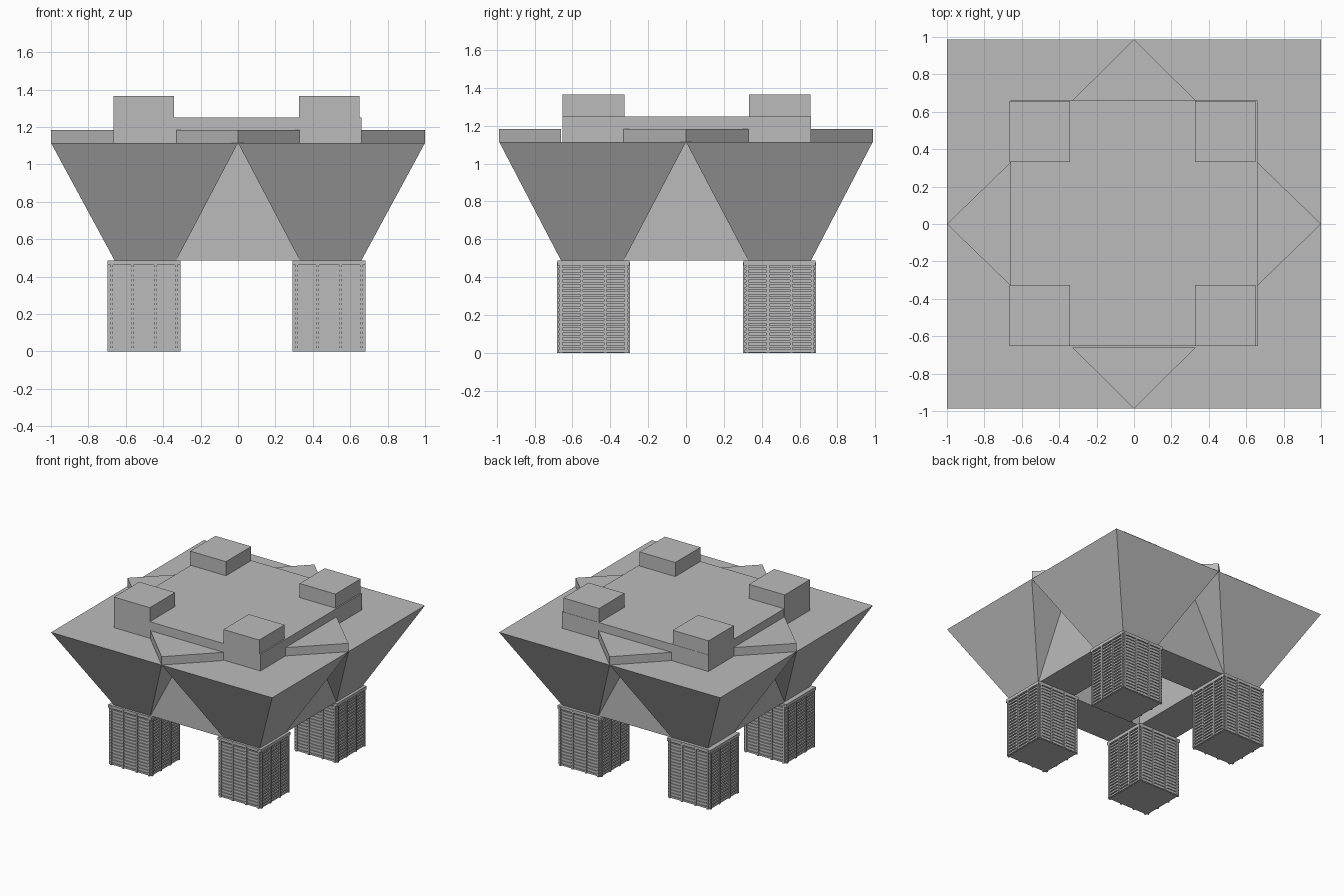
import bpy
import bmesh

cube = bpy.data.objects.get("Cube")
if cube:
    bpy.data.objects.remove(cube, do_unlink=True)

grey = bpy.data.materials.new("concrete_grey")
grey.use_nodes = True
COLOUR = (0.5, 0.5, 0.5, 1)
grey.diffuse_color = COLOUR
grey.node_tree.nodes["Principled BSDF"].inputs["Base Color"].default_value = COLOUR

# Shared dimensions
INNER, OUTER = 0.33, 0.66      # leg faces nearest and farthest from the centre
RIM_X, RIM_Y = 1.0, 0.987      # half size of the wide deck
LEG_TOP, DECK, PROW_TOP, ROOF, TOWER = 0.487, 1.115, 1.183, 1.25, 1.365
SHIFT = -0.008                 # slight offset of the legs and towers
MID = (INNER + OUTER) / 2
CORNERS = [(sx, sy) for sx in (-1, 1) for sy in (-1, 1)]


def finish(name, bm):
    bmesh.ops.recalc_face_normals(bm, faces=bm.faces[:])
    mesh = bpy.data.meshes.new(name)
    bm.to_mesh(mesh)
    bm.free()
    mesh.materials.append(grey)
    obj = bpy.data.objects.new(name, mesh)
    bpy.context.collection.objects.link(obj)
    return obj


def add_box(bm, low, high):
    verts = bmesh.ops.create_cube(bm, size=1)["verts"]
    for v in verts:
        for i in range(3):
            v.co[i] = low[i] + (v.co[i] + 0.5) * (high[i] - low[i])


def hull(name, points):
    bm = bmesh.new()
    for p in points:
        bm.verts.new(p)
    bmesh.ops.convex_hull(bm, input=bm.verts[:])
    bmesh.ops.dissolve_limit(bm, angle_limit=0.01, verts=bm.verts[:], edges=bm.edges[:])
    return finish(name, bm)


# Beams between the legs, leaving an open square shaft in the middle
bm = bmesh.new()
for s in (-1, 1):
    a, b = sorted((s * INNER, s * OUTER))
    add_box(bm, (a, -INNER, LEG_TOP), (b, INNER, DECK))
    add_box(bm, (-INNER, a, LEG_TOP), (INNER, b, DECK))
finish("beams", bm)

# Raised roof block over the middle
bm = bmesh.new()
add_box(bm, (-OUTER, -OUTER + 0.008, DECK), (OUTER, OUTER, ROOF))
finish("roof_block", bm)

# Flared corners whose tops together form the wide deck
for sx, sy in CORNERS:
    points = [(RIM_X, RIM_Y, DECK), (0, RIM_Y, DECK), (RIM_X, 0, DECK),
              (0, OUTER, DECK), (OUTER, 0, DECK),
              (OUTER, OUTER, LEG_TOP), (INNER, OUTER, LEG_TOP), (OUTER, INNER, LEG_TOP)]
    hull("flared_corner", [(x * sx, y * sy, z) for x, y, z in points])

# Triangular prows on the deck, one per side
for s in (-1, 1):
    for along_x in (True, False):
        rim = RIM_X if along_x else RIM_Y
        outline = [(s * rim, 0), (s * OUTER, INNER), (s * OUTER, -INNER)]
        hull("deck_prow", [((u, v) if along_x else (v, u)) + (z,)
                           for u, v in outline for z in (DECK, PROW_TOP)])

# Corner towers and ribbed legs
CORE, RIB, POLE = 0.168, 0.19, 0.181
ROWS = 18
PITCH = 0.46 / ROWS
for sx, sy in CORNERS:
    cx, cy = sx * MID + SHIFT, sy * (MID - 0.003) + 0.003

    def block(bm, hx, hy, z0, z1, ox=0, oy=0):
        add_box(bm, (cx + ox - hx, cy + oy - hy, z0), (cx + ox + hx, cy + oy + hy, z1))

    bm = bmesh.new()
    block(bm, 0.162, 0.163, DECK, TOWER)
    finish("corner_tower", bm)

    bm = bmesh.new()
    block(bm, CORE, CORE, 0, LEG_TOP)
    finish("leg", bm)

    bm = bmesh.new()
    for i in range(ROWS):
        z = 0.003 + i * PITCH
        block(bm, RIB, RIB - 0.004, z, z + PITCH * 0.55)
    block(bm, RIB + 0.006, RIB, LEG_TOP - 0.025, LEG_TOP)
    finish("leg_ribs", bm)

    bm = bmesh.new()
    for offset in (-0.172, -0.062, 0.062, 0.172):
        block(bm, 0.007, POLE + 0.012, 0, LEG_TOP - 0.01, ox=offset)
        block(bm, POLE + 0.015, 0.007, 0, LEG_TOP - 0.01, oy=offset)
    finish("leg_poles", bm)
